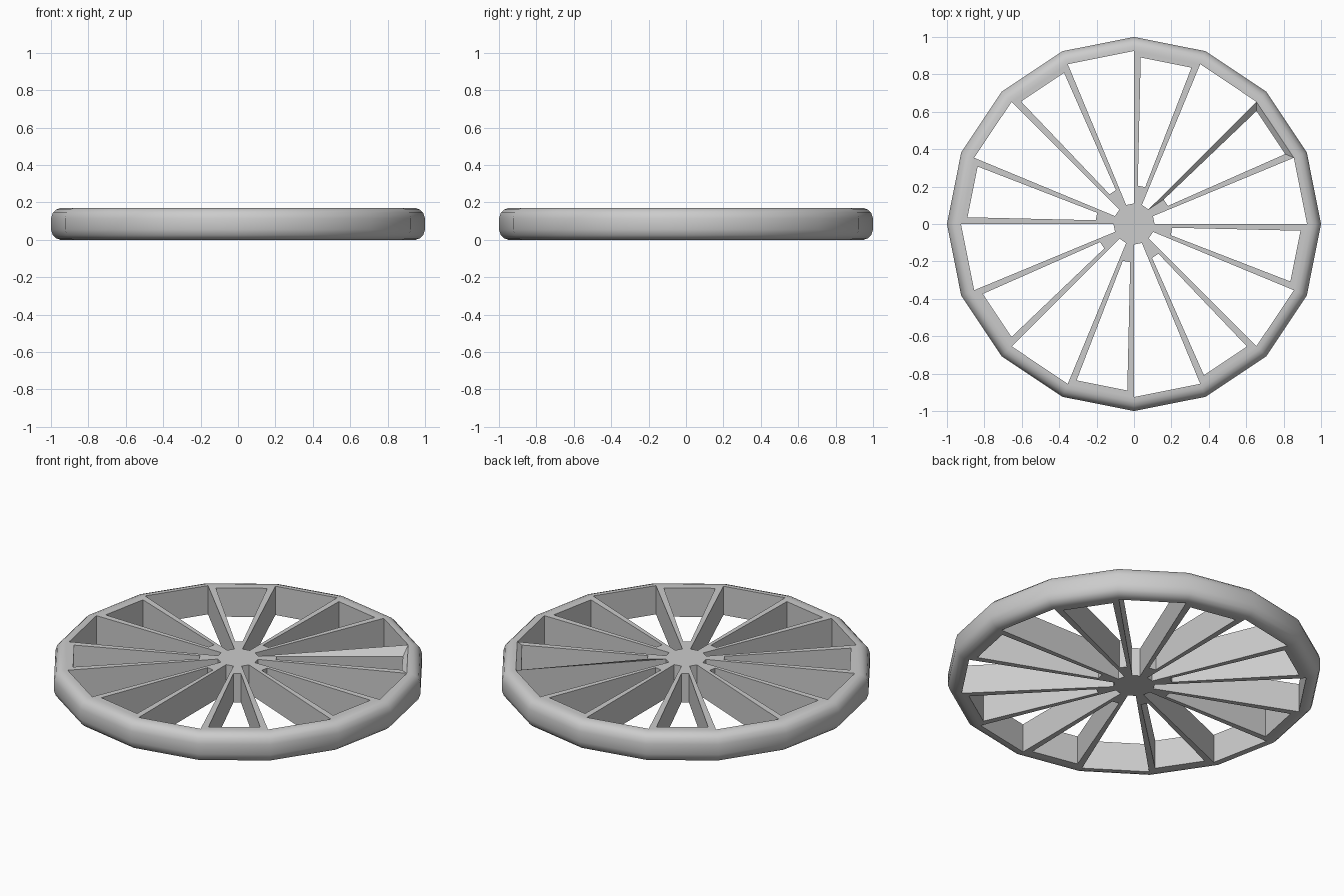
import bpy, bmesh, math
from mathutils import Vector

cube = bpy.data.objects.get("Cube")
if cube:
    bpy.data.objects.remove(cube, do_unlink=True)

SIDES = 16
STEP = math.tau / SIDES
HEIGHT = 0.17
HUB_R, INNER_R = 0.11, 0.925

grey = bpy.data.materials.new("light grey")
grey.use_nodes = True
COLOUR = (0.6, 0.6, 0.6, 1)
grey.diffuse_color = COLOUR
grey.node_tree.nodes["Principled BSDF"].inputs["Base Color"].default_value = COLOUR


def polar(r, angle, z=0.0, side=0.0):
    """Point at radius r along a direction, shifted sideways by side."""
    c, s = math.cos(angle), math.sin(angle)
    return Vector((r * c - side * s, r * s + side * c, z))


def finish(name, bm):
    bmesh.ops.remove_doubles(bm, verts=bm.verts, dist=0.0005)
    bmesh.ops.recalc_face_normals(bm, faces=bm.faces)
    mesh = bpy.data.meshes.new(name)
    bm.to_mesh(mesh)
    bm.free()
    mesh.materials.append(grey)
    obj = bpy.data.objects.new(name, mesh)
    bpy.context.collection.objects.link(obj)
    return obj


def add_face(bm, points):
    bm.faces.new([bm.verts.new(p) for p in points])


# Rim: rounded outer profile swept around sixteen sides, closed on the inside
profile = [(INNER_R, 0), (0.95, 0), (0.972, 0.008), (0.99, 0.025), (1, 0.055),
           (1, 0.115), (0.99, 0.145), (0.972, 0.162), (0.95, HEIGHT), (INNER_R, HEIGHT)]
bm = bmesh.new()
for k in range(SIDES):
    for (r0, z0), (r1, z1) in zip(profile, profile[1:]):
        add_face(bm, [polar(r0, k * STEP, z0), polar(r0, (k + 1) * STEP, z0),
                      polar(r1, (k + 1) * STEP, z1), polar(r1, k * STEP, z1)])
rim = finish("rim", bm)
bpy.ops.object.select_all(action="DESELECT")
rim.select_set(True)
bpy.context.view_layer.objects.active = rim
bpy.ops.object.shade_smooth_by_angle(angle=math.radians(40))

# Spokes and hub: alternate sectors are open wedges and inset openings
bm = bmesh.new()
for k in range(SIDES):
    a, b = k * STEP, (k + 1) * STEP
    outline = [polar(HUB_R, a), polar(INNER_R, a), polar(INNER_R, b), polar(HUB_R, b)]
    inset = k % 2 == 1
    if inset:
        hole = [polar(0.205, a, side=0.02), polar(0.89, a, side=0.036),
                polar(0.89, b, side=-0.036), polar(0.205, b, side=-0.02)]
    else:
        hole = outline
    low = [p.copy() for p in hole]
    high = [p + Vector((0, 0, HEIGHT)) for p in hole]
    if k == 1:
        high[2].z -= 0.05  # one sunken corner
    for i in range(4):
        j = (i + 1) % 4
        add_face(bm, [low[i], low[j], high[j], high[i]])
        if inset:
            lift = Vector((0, 0, HEIGHT))
            add_face(bm, [outline[i], outline[j], low[j], low[i]])
            add_face(bm, [outline[i] + lift, outline[j] + lift, high[j], high[i]])
    for z in (0, HEIGHT):
        add_face(bm, [Vector((0, 0, z)), polar(HUB_R, a, z), polar(HUB_R, b, z)])
finish("spokes_and_hub", bm)
